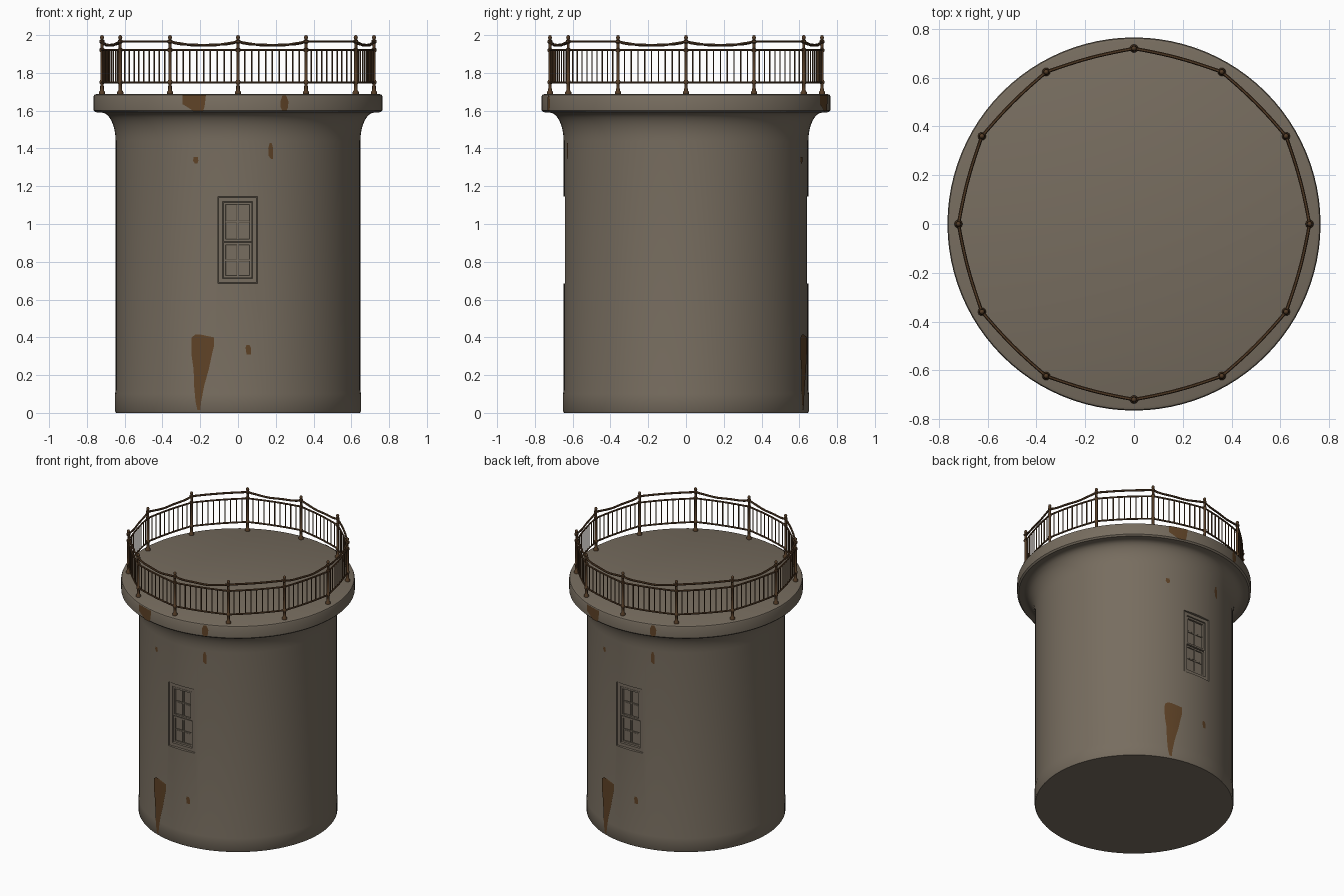
import bpy, bmesh
from math import sin, cos, pi, sqrt
from mathutils import Matrix, Vector

if "Cube" in bpy.data.objects:
    bpy.data.objects.remove(bpy.data.objects["Cube"], do_unlink=True)


def material(name, rgb):
    m = bpy.data.materials.new(name)
    m.use_nodes = True
    m.diffuse_color = (*rgb, 1)
    m.node_tree.nodes["Principled BSDF"].inputs["Base Color"].default_value = (*rgb, 1)
    return m


STONE = material("weathered stone", (0.185, 0.153, 0.115))
GRIME = material("dark grime", (0.075, 0.06, 0.045))
RUST = material("rust stain", (0.115, 0.056, 0.02))
IRON = material("rusty iron", (0.09, 0.046, 0.02))


def finish(name, bm, mat, smooth=True):
    bmesh.ops.recalc_face_normals(bm, faces=bm.faces)
    mesh = bpy.data.meshes.new(name)
    bm.to_mesh(mesh)
    bm.free()
    mesh.materials.append(mat)
    ob = bpy.data.objects.new(name, mesh)
    bpy.context.collection.objects.link(ob)
    activate(ob)
    if smooth:
        bpy.ops.object.shade_smooth_by_angle(angle=0.7)
    return ob


def activate(ob):
    bpy.ops.object.select_all(action='DESELECT')
    ob.select_set(True)
    bpy.context.view_layer.objects.active = ob


def lathe(bm, profile, n, centre=(0, 0)):
    rings = [[bm.verts.new((centre[0] + r * cos(2 * pi * i / n),
                            centre[1] + r * sin(2 * pi * i / n), z))
              for i in range(n)] for r, z in profile]
    for a, b in zip(rings, rings[1:]):
        for i in range(n):
            j = (i + 1) % n
            bm.faces.new((a[i], a[j], b[j], b[i]))
    bm.faces.new(rings[0][::-1])
    bm.faces.new(rings[-1])


def box(bm, x0, x1, y0, y1, z0, z1, turn=0):
    size = Matrix.Diagonal((x1 - x0, y1 - y0, z1 - z0, 1))
    place = Matrix.Translation(((x0 + x1) / 2, (y0 + y1) / 2, (z0 + z1) / 2))
    bmesh.ops.create_cube(bm, size=1, matrix=Matrix.Rotation(turn, 4, 'Z') @ place @ size)


# Tower body: plinth, shaft, hollow flare and parapet slab
R, SLAB = 0.648, 0.765
flare = [(R + 0.075 * (1 - cos(a)), 1.44 + 0.15 * sin(a))
         for a in (pi / 2 * k / 8 for k in range(9))]
profile = ([(0.646, 0), (0.651, 0.008), (0.651, 0.1), (R, 0.12)] + flare
           + [(0.755, 1.592), (SLAB, 1.602), (SLAB, 1.675), (0.761, 1.684), (0.75, 1.688)])
bm = bmesh.new()
lathe(bm, profile, 96)
tower = finish("tower_body", bm, STONE)

# Window openings, front and back
X0, X1, Z0, Z1 = -0.107, 0.103, 0.685, 1.145
bm = bmesh.new()
for turn in (0, pi):
    box(bm, X0, X1, -0.8, -0.612, Z0, Z1, turn)
cutter = finish("window_cutter", bm, STONE, False)
cutter.hide_render = True
activate(tower)
mod = tower.modifiers.new("openings", 'BOOLEAN')
mod.operation = 'DIFFERENCE'
mod.solver = 'EXACT'
mod.object = cutter
bpy.ops.object.modifier_apply(modifier=mod.name)
bpy.data.objects.remove(cutter, do_unlink=True)
activate(tower)
bpy.ops.object.shade_smooth_by_angle(angle=0.7)

# Windows: dark backing, casing, two sashes and panes
for side, turn in (("front", 0), ("back", pi)):
    bm = bmesh.new()
    box(bm, X0, X1, -0.616, -0.611, Z0, Z1, turn)
    finish(side + "_window_backing", bm, GRIME, False)

    bm = bmesh.new()
    mid, xm = (Z0 + Z1) / 2 - 0.01, (X0 + X1) / 2
    for x in (X0 + 0.004, X1 - 0.026):
        box(bm, x, x + 0.022, -0.635, -0.613, Z0 + 0.004, Z1 - 0.004, turn)
    for z in (Z0 + 0.004, Z1 - 0.026):
        box(bm, X0 + 0.026, X1 - 0.026, -0.635, -0.613, z, z + 0.022, turn)
    for low, high, depth in ((Z0 + 0.03, mid - 0.003, 0.624), (mid + 0.003, Z1 - 0.03, 0.63)):
        left, right, w = X0 + 0.03, X1 - 0.03, 0.012
        for x in (left, right - w):
            box(bm, x, x + w, -depth, -0.613, low, high, turn)
        for z in (low, high - w):
            box(bm, left + w, right - w, -depth, -0.613, z, z + w, turn)
        centre = (low + high) / 2
        box(bm, xm - 0.004, xm + 0.004, -0.622, -0.613, low + w, high - w, turn)
        box(bm, left + w, right - w, -0.621, -0.613, centre - 0.004, centre + 0.004, turn)
        # panes sit just inside the bars
        for a, b in ((left + w, xm - 0.004), (xm + 0.004, right - w)):
            for c, d in ((low + w, centre - 0.004), (centre + 0.004, high - w)):
                g = 0.003
                box(bm, a + g, b - g, -0.618, -0.613, c + g, d - g, turn)
    finish(side + "_window_sashes", bm, STONE, False)

# Rust stains: thin skins hugging the wall, rows of (z, left x, right x)
STAINS = {
    "wall_streak": (0.654, [(0.415, -0.225, -0.2), (0.4, -0.245, -0.128), (0.36, -0.247, -0.126),
                            (0.3, -0.245, -0.14), (0.23, -0.235, -0.155), (0.14, -0.232, -0.18),
                            (0.06, -0.225, -0.195), (0.015, -0.215, -0.2)]),
    "wall_spot": (0.651, [(0.36, 0.045, 0.06), (0.345, 0.04, 0.068), (0.31, 0.045, 0.068)]),
    "upper_spot": (0.651, [(1.355, -0.235, -0.212), (1.335, -0.238, -0.21), (1.32, -0.228, -0.215)]),
    "upper_streak": (0.651, [(1.43, 0.168, 0.178), (1.4, 0.16, 0.186),
                             (1.36, 0.162, 0.185), (1.345, 0.175, 0.185)]),
    "slab_patch": (0.768, [(1.682, -0.295, -0.17), (1.635, -0.295, -0.175),
                           (1.62, -0.27, -0.178), (1.598, -0.235, -0.185)]),
    "slab_spot": (0.768, [(1.68, 0.235, 0.255), (1.65, 0.225, 0.267),
                          (1.62, 0.225, 0.265), (1.6, 0.235, 0.258)]),
}
COLS = 7
for side, s in (("front", 1), ("back", -1)):
    for name, (radius, rows) in STAINS.items():
        bm = bmesh.new()
        grid = []
        for z, a, b in rows:
            xs = [a + (b - a) * i / COLS for i in range(COLS + 1)]
            grid.append([bm.verts.new((s * x, -s * sqrt(radius ** 2 - x * x), z)) for x in xs])
        for upper, lower in zip(grid, grid[1:]):
            for i in range(COLS):
                bm.faces.new((lower[i], lower[i + 1], upper[i + 1], upper[i]))
        ob = finish(side + "_" + name, bm, RUST, False)
        # make sure the skin faces outwards
        p = ob.data.polygons[0]
        if p.normal.dot(Vector((p.center.x, p.center.y, 0))) < 0:
            ob.data.flip_normals()

# Railing posts with foot, collars and ball finial
POSTS, RAIL_R = 12, 0.72
post = [(0.017, 1.685), (0.017, 1.698), (0.01, 1.708), (0.009, 1.74), (0.013, 1.745),
        (0.013, 1.757), (0.009, 1.762), (0.009, 1.91), (0.013, 1.915), (0.013, 1.927),
        (0.008, 1.932), (0.008, 1.955), (0.013, 1.96), (0.013, 1.972), (0.007, 1.977),
        (0.011, 1.986), (0.008, 1.996), (0.002, 2.0)]
bm = bmesh.new()
for k in range(POSTS):
    a = 2 * pi * k / POSTS
    lathe(bm, post, 10, (RAIL_R * cos(a), RAIL_R * sin(a)))
finish("railing_posts", bm, IRON)


def bay_point(k, t, z):
    """Point along bay k, bowed slightly outwards."""
    p, q = (Vector((cos(a), sin(a), 0)) * RAIL_R
            for a in (2 * pi * k / POSTS, 2 * pi * (k + 1) / POSTS))
    v = p.lerp(q, t)
    v += v.normalized() * 0.009 * sin(pi * t)
    v.z = z
    return v


def rods(name, paths, radius, sides):
    cu = bpy.data.curves.new(name, 'CURVE')
    cu.dimensions = '3D'
    cu.bevel_depth = radius
    cu.bevel_resolution = sides
    cu.use_fill_caps = True
    for path in paths:
        sp = cu.splines.new('POLY')
        sp.points.add(len(path) - 1)
        for pt, v in zip(sp.points, path):
            pt.co = (*v, 1)
    cu.materials.append(IRON)
    ob = bpy.data.objects.new(name, cu)
    bpy.context.collection.objects.link(ob)
    activate(ob)
    bpy.ops.object.convert(target='MESH')
    bpy.ops.object.shade_smooth_by_angle(angle=0.9)


# Rails; the top one sags in two bays out of three
STEPS = [i / 12 for i in range(13)]
for name, z, radius in (("lower_rail", 1.75, 0.006), ("middle_rail", 1.92, 0.006)):
    rods(name, [[bay_point(k, t, z) for t in STEPS] for k in range(POSTS)], radius, 1)
rods("top_rail", [[bay_point(k, t, 1.966 - (0 if k % 3 == 1 else 0.02 * sin(pi * t) ** 0.7
                                            + 0.002 * sin(4 * pi * t)))
                   for t in STEPS] for k in range(POSTS)], 0.007, 1)

# Balusters
BARS = 9
rods("balusters", [[bay_point(k, i / (BARS + 1), 1.75), bay_point(k, i / (BARS + 1), 1.92)]
                   for k in range(POSTS) for i in range(1, BARS + 1)], 0.004, 1)
